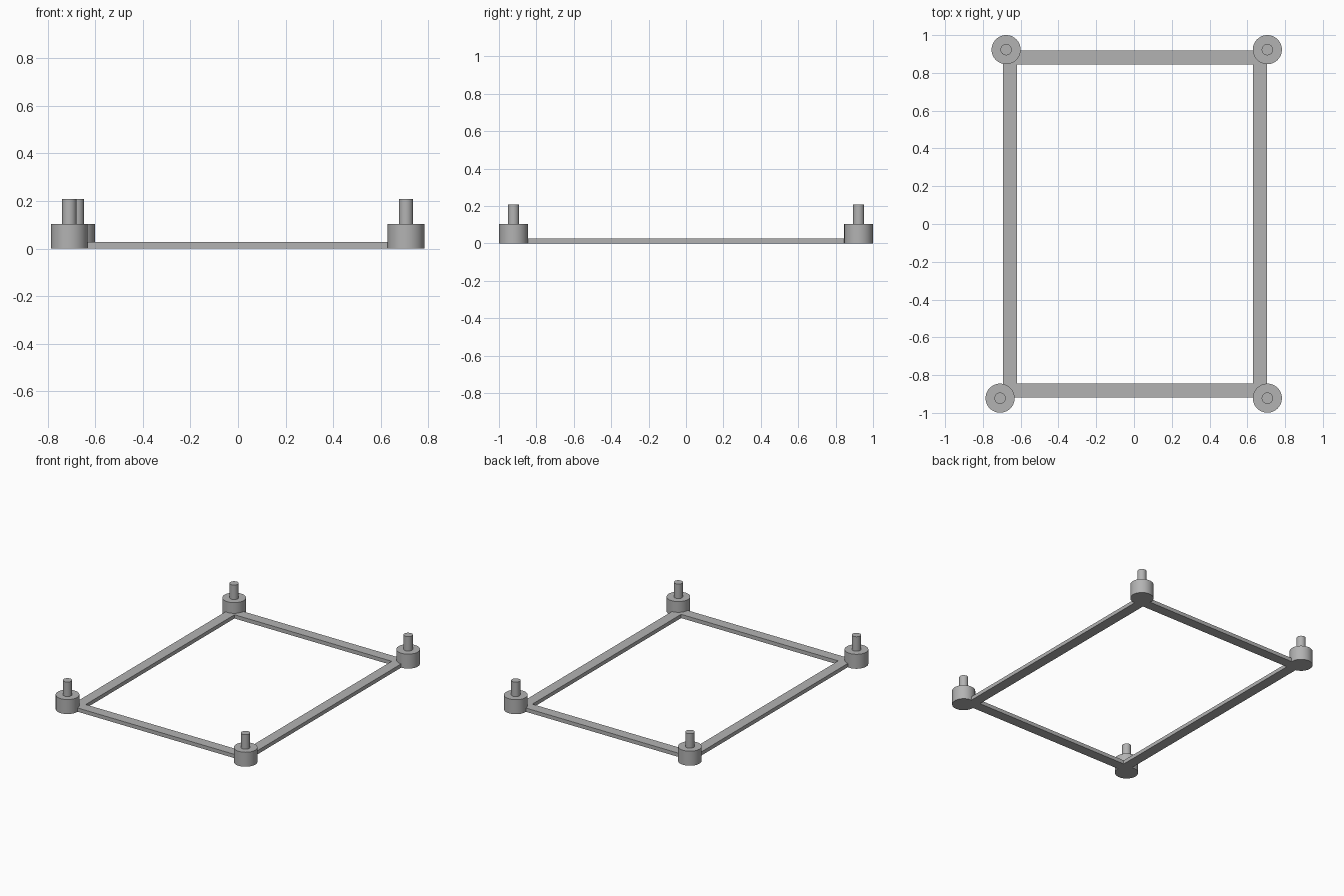
import bpy
import bmesh
import math

cube = bpy.data.objects.get("Cube")
if cube:
    bpy.data.objects.remove(cube, do_unlink=True)

grey = bpy.data.materials.new("plain grey")
grey.use_nodes = True
color = (0.45, 0.45, 0.45, 1)
grey.diffuse_color = color
grey.node_tree.nodes["Principled BSDF"].inputs["Base Color"].default_value = color


def finish(name, bm):
    bmesh.ops.recalc_face_normals(bm, faces=bm.faces)
    mesh = bpy.data.meshes.new(name)
    bm.to_mesh(mesh)
    bm.free()
    mesh.materials.append(grey)
    obj = bpy.data.objects.new(name, mesh)
    bpy.context.collection.objects.link(obj)
    return obj


# Flat rectangular frame: outer and inner outlines joined into a ring, then raised
LEFT, RIGHT, HALF_Y, BAR, THICK = -0.693, 0.704, 0.918, 0.074, 0.027
bm = bmesh.new()


def outline(inset):
    x0, x1, y = LEFT + inset, RIGHT - inset, HALF_Y - inset
    return [bm.verts.new((px, py, 0)) for px, py in ((x0, -y), (x1, -y), (x1, y), (x0, y))]


outer, inner = outline(0), outline(BAR)
for i in range(4):
    j = (i + 1) % 4
    bm.faces.new((outer[i], outer[j], inner[j], inner[i]))
ring = bmesh.ops.extrude_face_region(bm, geom=bm.faces[:], use_keep_orig=True)
top = [v for v in ring["geom"] if isinstance(v, bmesh.types.BMVert)]
bmesh.ops.translate(bm, verts=top, vec=(0, 0, THICK))
finish("frame", bm)


# Stepped corner posts: a wide foot with a narrow pin, turned from one profile
def post(name, x, y):
    bm = bmesh.new()
    profile = [(0, 0), (0.077, 0), (0.077, 0.104), (0.03, 0.104), (0.03, 0.208), (0, 0.208)]
    verts = [bm.verts.new((r, 0, z)) for r, z in profile]
    edges = [bm.edges.new(pair) for pair in zip(verts, verts[1:])]
    bmesh.ops.spin(bm, geom=verts + edges, cent=(0, 0, 0), axis=(0, 0, 1),
                   angle=math.tau, steps=48)
    bmesh.ops.remove_doubles(bm, verts=bm.verts, dist=0.0001)
    obj = finish(name, bm)
    obj.location = (x, y, 0)
    bpy.ops.object.select_all(action="DESELECT")
    obj.select_set(True)
    bpy.context.view_layer.objects.active = obj
    bpy.ops.object.shade_smooth_by_angle(angle=math.radians(30))


post("front_left_post", 0.706, -0.922)
post("back_left_post", 0.706, 0.923)
post("front_right_post", -0.709, -0.922)
post("back_right_post", -0.677, 0.923)
